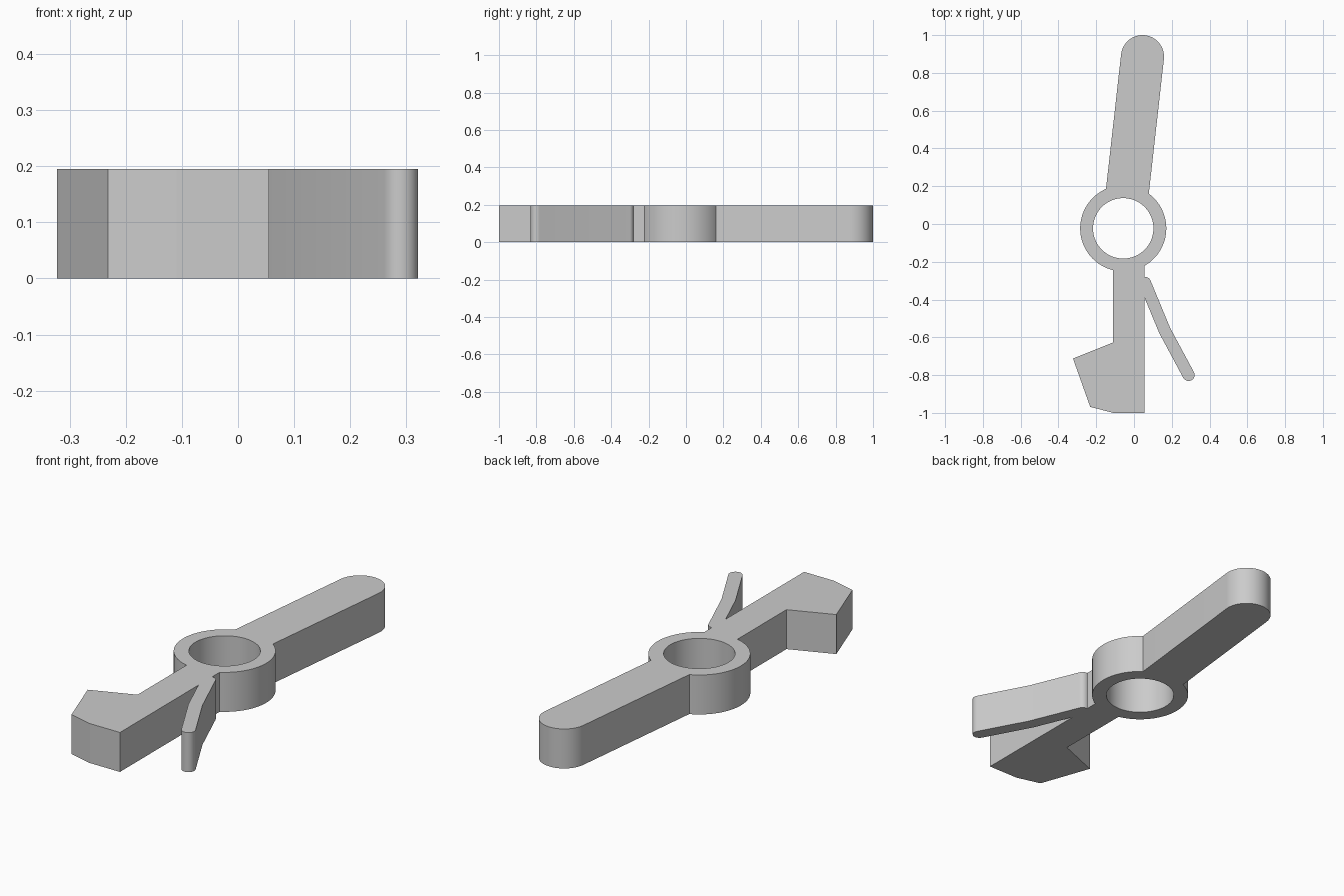
import bpy, bmesh
from math import atan2, cos, sin, radians, sqrt, tau, pi
from mathutils import Vector

if "Cube" in bpy.data.objects:
    bpy.data.objects.remove(bpy.data.objects["Cube"], do_unlink=True)

HEIGHT = 0.195
HUB = Vector((-0.057, -0.023))
HUB_OUTER, HUB_INNER = 0.228, 0.16


def arc(center, radius, start, sweep, steps):
    """Points along an arc, both ends included."""
    return [center + radius * Vector((cos(start + sweep * i / steps),
                                      sin(start + sweep * i / steps)))
            for i in range(steps + 1)]


def heading(vector):
    return atan2(vector.y, vector.x)


def hub_arc(a, b, steps):
    """Clockwise hub rim from point a to point b."""
    start = heading(a - HUB)
    return arc(HUB, HUB_OUTER, start, -((start - heading(b - HUB)) % tau), steps)


# Handle: a straight bar leaving the hub, with a round end
tip, handle_half = Vector((0.045, 0.886)), 0.114
axis = (tip - HUB).normalized()
side = Vector((axis.y, -axis.x))
root = HUB + axis * sqrt(HUB_OUTER ** 2 - handle_half ** 2)
handle_left, handle_right = root - side * handle_half, root + side * handle_half
handle = arc(tip, handle_half, heading(-side), -pi, 30)

# Stem and hooked foot
stem_left, stem_right = -0.11, 0.055


def below_hub(x):
    return Vector((x, HUB.y - sqrt(HUB_OUTER ** 2 - (x - HUB.x) ** 2)))


hook = [Vector(p) for p in ((stem_right, -1), (stem_left, -1), (-0.232, -0.968),
                            (-0.323, -0.712), (stem_left, -0.627))]

# Spring arm: a thin bent finger with a rounded shoulder and tip
r = 0.032
shoulder, bend, end = Vector((0.058, -0.312)), Vector((0.163, -0.565)), Vector((0.289, -0.799))
d1, d2 = (bend - shoulder).normalized(), (end - bend).normalized()
n1, n2 = Vector((-d1.y, d1.x)), Vector((-d2.y, d2.x))
mid = (n1 + n2).normalized() * r
inner_bend = bend - mid
inner_root = inner_bend - d1 * ((inner_bend.x - stem_right) / d1.x)
spring = arc(shoulder, r, radians(95), heading(n1) - radians(95), 10)
spring += [bend + mid] + arc(end, r, heading(n2), -pi, 24) + [inner_bend, inner_root]

# One continuous outline, clockwise from the handle
outline = ([handle_left] + handle
           + hub_arc(handle_right, below_hub(stem_right), 40)
           + [Vector((stem_right, -0.28))] + spring + hook
           + hub_arc(below_hub(stem_left), handle_left, 40)[:-1])
bore = arc(HUB, HUB_INNER, 0, tau, 72)[:-1]

# Fill the outline around the bore and extrude it
bm = bmesh.new()
for loop in (outline, bore):
    verts = [bm.verts.new((p.x, p.y, 0)) for p in loop]
    for i, v in enumerate(verts):
        bm.edges.new((v, verts[(i + 1) % len(verts)]))
bmesh.ops.triangle_fill(bm, use_beauty=True, use_dissolve=False, edges=bm.edges[:])
raised = bmesh.ops.extrude_face_region(bm, geom=bm.faces[:], use_keep_orig=True)["geom"]
bmesh.ops.translate(bm, vec=(0, 0, HEIGHT),
                    verts=[g for g in raised if isinstance(g, bmesh.types.BMVert)])
bmesh.ops.recalc_face_normals(bm, faces=bm.faces[:])
mesh = bpy.data.meshes.new("lever_body")
bm.to_mesh(mesh)
bm.free()

# Plain grey finish
grey = bpy.data.materials.new("plain_grey")
grey.use_nodes = True
colour = (0.6, 0.6, 0.6, 1)
grey.diffuse_color = colour
grey.node_tree.nodes["Principled BSDF"].inputs["Base Color"].default_value = colour
mesh.materials.append(grey)

lever = bpy.data.objects.new("lever_body", mesh)
bpy.context.collection.objects.link(lever)
bpy.ops.object.select_all(action="DESELECT")
lever.select_set(True)
bpy.context.view_layer.objects.active = lever
bpy.ops.object.shade_smooth_by_angle(angle=radians(12))
